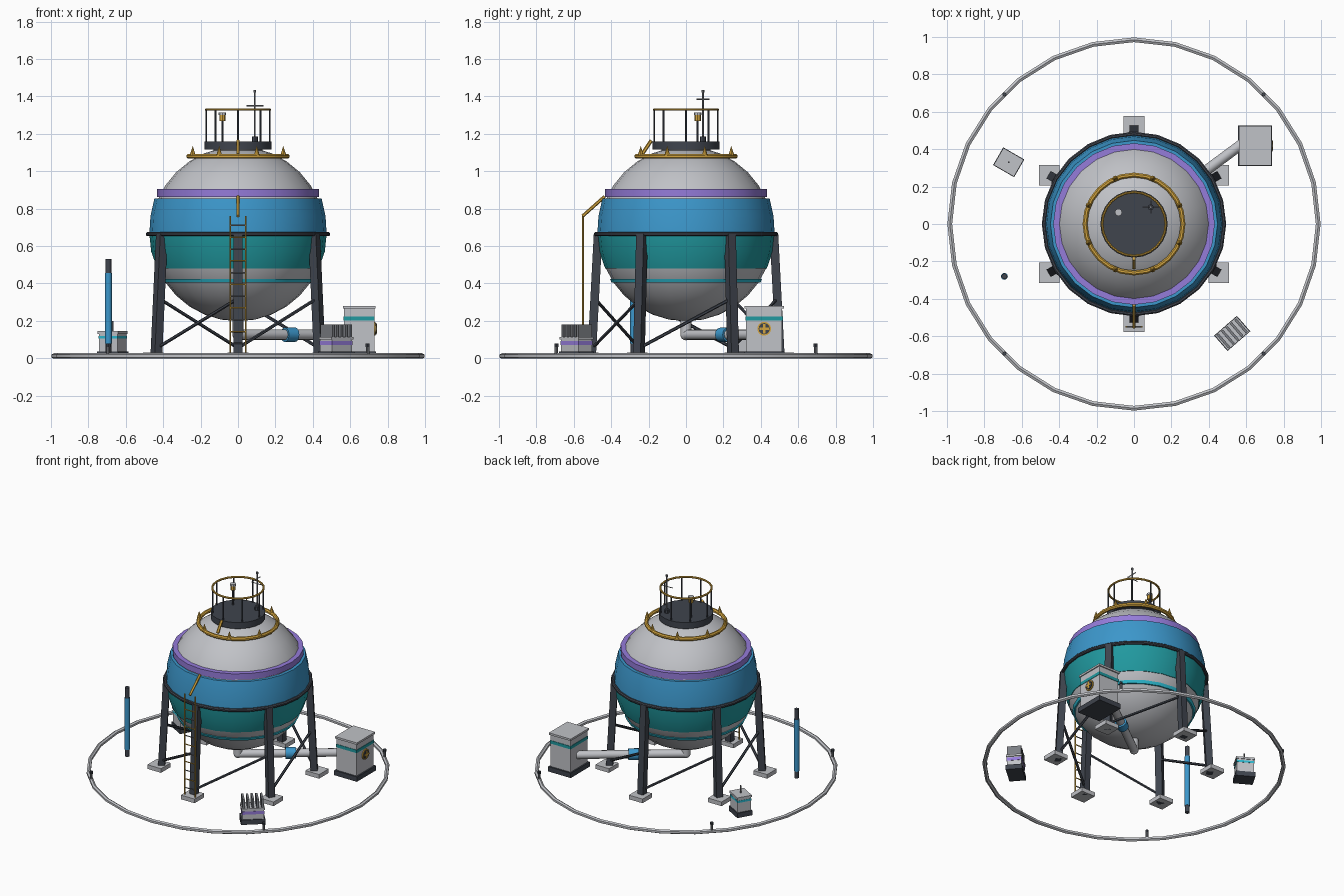
import bpy, bmesh, math
from math import sin, cos, pi, radians
from mathutils import Vector, Matrix

if "Cube" in bpy.data.objects:
    bpy.data.objects.remove(bpy.data.objects["Cube"], do_unlink=True)


def paint(name, r, g, b):
    m = bpy.data.materials.new(name)
    m.use_nodes = True
    m.diffuse_color = (r, g, b, 1)
    m.node_tree.nodes["Principled BSDF"].inputs["Base Color"].default_value = (r, g, b, 1)
    return m


LIGHT = paint("light grey", .53, .54, .57)
STEEL = paint("mid steel", .2, .21, .23)
DARK = paint("dark steel", .05, .058, .075)
BLUE = paint("tank blue", .045, .31, .6)
TEAL = paint("teal", .015, .32, .35)
CYAN = paint("cyan", .025, .48, .62)
PURPLE = paint("purple", .3, .2, .7)
GOLD = paint("gold", .66, .38, .05)


def finish(name, bm, mat, smooth=False):
    bmesh.ops.recalc_face_normals(bm, faces=bm.faces)
    me = bpy.data.meshes.new(name)
    bm.to_mesh(me)
    bm.free()
    me.materials.append(mat)
    ob = bpy.data.objects.new(name, me)
    bpy.context.collection.objects.link(ob)
    if smooth:
        bpy.ops.object.select_all(action='DESELECT')
        ob.select_set(True)
        bpy.context.view_layer.objects.active = ob
        bpy.ops.object.shade_smooth_by_angle(angle=radians(35))
    return ob


def box(name, centre, size, mat, turn=0):
    bm = bmesh.new()
    bmesh.ops.create_cube(bm, size=1, matrix=Matrix.Translation(centre)
                          @ Matrix.Rotation(turn, 4, 'Z') @ Matrix.Diagonal((*size, 1)))
    return finish(name, bm, mat)


def rod(name, a, b, r, mat, sides=8, r2=None, twist=0):
    """Cylinder, cone or square beam between two points."""
    a, b = Vector(a), Vector(b)
    d = b - a
    bm = bmesh.new()
    bmesh.ops.create_cone(bm, cap_ends=True, segments=sides, radius1=r,
                          radius2=r if r2 is None else r2, depth=d.length,
                          matrix=Matrix.Translation((a + b) / 2)
                          @ d.to_track_quat('Z', 'Y').to_matrix().to_4x4()
                          @ Matrix.Rotation(twist, 4, 'Z'))
    return finish(name, bm, mat, sides > 6)


def lathe(name, profile, mat, steps, closed=True):
    """Spin a radius/height profile around the z axis."""
    bm = bmesh.new()
    rows = [[bm.verts.new((r * cos(2 * pi * i / steps), r * sin(2 * pi * i / steps), z))
             for r, z in profile] for i in range(steps)]
    n = len(profile)
    for i in range(steps):
        p, q = rows[i], rows[(i + 1) % steps]
        for k in range(n if closed else n - 1):
            j = (k + 1) % n
            bm.faces.new((p[k], q[k], q[j], p[j]))
    return finish(name, bm, mat, True)


def ring(name, major, minor, z, mat, steps=24, sides=8):
    return lathe(name, [(major + minor * cos(2 * pi * (k + .5) / sides),
                         z + minor * sin(2 * pi * (k + .5) / sides)) for k in range(sides)], mat, steps)


def polar(r, degrees, z):
    return Vector((r * cos(radians(degrees)), r * sin(radians(degrees)), z))


# Tank sphere
bm = bmesh.new()
bmesh.ops.create_uvsphere(bm, u_segments=24, v_segments=16, radius=.467,
                          matrix=Matrix.Translation((0, 0, .665)))
finish("tank_sphere", bm, LIGHT, True)

# Painted shell bands
lathe("blue_band", [(.474, .665), (.468, .76), (.447, .855), (.41, .855), (.44, .665)], BLUE, 24)
lathe("teal_band", [(.474, .665), (.464, .57), (.432, .48), (.40, .48), (.44, .665)], TEAL, 24)
lathe("purple_band", [(.432, .862), (.432, .905), (.38, .905), (.38, .862)], PURPLE, 24)
lathe("cyan_band", [(.398, .405), (.407, .425), (.37, .425), (.37, .405)], CYAN, 24)
ring("girdle_ring", .482, .012, .664, DARK)

# Crown ring with cone studs
ring("crown_ring", .262, .014, 1.08, GOLD)
for i in range(8):
    a = 22.5 + 45 * i
    rod("crown_stud", polar(.262, a, 1.085), polar(.262, a, 1.135), .016, GOLD, 8, 0)

# Top platform with guard rail
rod("platform_neck", (0, 0, 1.08), (0, 0, 1.12), .13, STEEL, 20)
rod("platform", (0, 0, 1.115), (0, 0, 1.16), .18, DARK, 24)
ring("guard_rail", .17, .007, 1.33, GOLD)
for i in range(8):
    rod("rail_post", polar(.17, 45 * i, 1.15), polar(.17, 45 * i, 1.33), .005, DARK, 6)
rod("platform_step", (0, -.235, 1.09), (0, -.185, 1.165), .01, GOLD, 6)

# Mast and lamp on the platform
rod("mast_base", (.09, .09, 1.155), (.09, .09, 1.185), .016, DARK)
rod("mast", (.09, .09, 1.16), (.09, .09, 1.43), .005, STEEL, 6)
rod("mast_tip", (.09, .09, 1.42), (.09, .09, 1.435), .008, STEEL, 6)
rod("mast_arm_wide", (.045, .09, 1.35), (.135, .09, 1.35), .003, STEEL, 6)
rod("mast_arm_deep", (.09, .055, 1.385), (.09, .125, 1.385), .003, STEEL, 6)
rod("lamp_post", (-.083, .062, 1.155), (-.083, .062, 1.28), .006, DARK, 6)
rod("lamp_body", (-.083, .062, 1.27), (-.083, .062, 1.3), .017, GOLD)
rod("lamp_cap", (-.083, .062, 1.3), (-.083, .062, 1.315), .02, LIGHT)

# Six legs, footing pads and one diagonal brace per bay
for i in range(6):
    a = 30 + 60 * i
    top, foot = polar(.47, a, .665), polar(.505, a, 0)
    bm = bmesh.new()
    for p in (foot, top):
        for sx, sy in ((-1, -1), (1, -1), (1, 1), (-1, 1)):
            off = Matrix.Rotation(radians(a), 3, 'Z') @ Vector((sx, sy, 0)) * .023
            bm.verts.new(p + off)
    bmesh.ops.convex_hull(bm, input=bm.verts)
    finish("leg", bm, DARK)
    c = polar(.522, a, .015)
    box("leg_pad", c, (.11, .11, .03), LIGHT)
    rod("leg_brace", polar(.5, a, .055), polar(.488, a + 60, .32), .009, DARK, 6)

# Access ladder and bridge to the tank
for s in (-1, 1):
    rod("ladder_rail", (.042 * s, -.55, .03), (.042 * s, -.55, .76), .005, GOLD, 6)
for i in range(11):
    z = .08 + .063 * i
    rod("ladder_rung", (-.042, -.55, z), (.042, -.55, z), .004, GOLD if i % 2 else STEEL, 6)
rod("ladder_bridge", (0, -.553, .76), (0, -.435, .865), .009, GOLD, 6)

# Ground ring with marker posts
ring("ground_ring", .985, .0145, .0125, LIGHT, 28, 6)
for i in range(4):
    a = 45 + 90 * i
    rod("marker_post", polar(.98, a, .01), polar(.98, a, .06), .009, STEEL)
    rod("marker_cap", polar(.98, a, .06), polar(.98, a, .078), .011, DARK)

# Drain pipe from tank bottom to cabinet
rod("drain_drop", (0, 0, .25), (0, 0, .125), .03, LIGHT, 12)
bm = bmesh.new()
bmesh.ops.create_uvsphere(bm, u_segments=12, v_segments=8, radius=.03,
                          matrix=Matrix.Translation((0, 0, .126)))
finish("drain_elbow", bm, LIGHT, True)
rod("drain_pipe", (0, 0, .126), (.58, .43, .126), .028, LIGHT, 12)
rod("pipe_collar", (.25, .186, .126), (.305, .227, .126), .039, BLUE, 12)


def cabinet(name, x, y, turn, w, d, h, band, band_z, band_h):
    box(name + "_base", (x, y, .0175), (w * 1.04, d * 1.04, .035), DARK, turn)
    box(name + "_body", (x, y, (h + .03) / 2), (w * .92, d * .92, h - .03), LIGHT, turn)
    box(name + "_band", (x, y, band_z), (w * .95, d * .95, band_h), band, turn)
    box(name + "_roof", (x, y, h - .007), (w, d, .014), LIGHT, turn)


# Control cabinet with round emblem on its side
cabinet("control_cabinet", .648, .418, 0, .175, .21, .28, TEAL, .213, .022)
fx = .648 + .175 * .46
rod("emblem_rim", (fx, .418, .158), (fx + .007, .418, .158), .037, GOLD, 16)
rod("emblem_disc", (fx, .418, .158), (fx + .012, .418, .158), .03, DARK, 16)
box("emblem_bar", (fx + .013, .418, .158), (.006, .012, .052), GOLD)
box("emblem_bar", (fx + .013, .418, .158), (.006, .052, .012), GOLD)

# Cooling unit with upright fins
t = radians(41)
cabinet("cooling_unit", .525, -.585, t, .155, .105, .115, PURPLE, .082, .022)
for i in range(5):
    k = (i - 2) * .031
    box("cooling_fin", (.525 + k * cos(t), -.585 + k * sin(t), .145), (.014, .095, .07), STEEL, t)

# Small relay box with stub aerial
cabinet("relay_box", -.67, .33, radians(-30), .125, .105, .145, CYAN, .113, .015)
rod("relay_aerial", (-.67, .33, .14), (-.67, .33, .2), .005, STEEL, 6)

# Standing blue column
for z0, z1, r, m in ((.03, .08, .0155, DARK), (.08, .455, .0185, BLUE), (.455, .53, .0155, DARK)):
    rod("column_section", (-.693, -.28, z0), (-.693, -.28, z1), r, m, 12)
